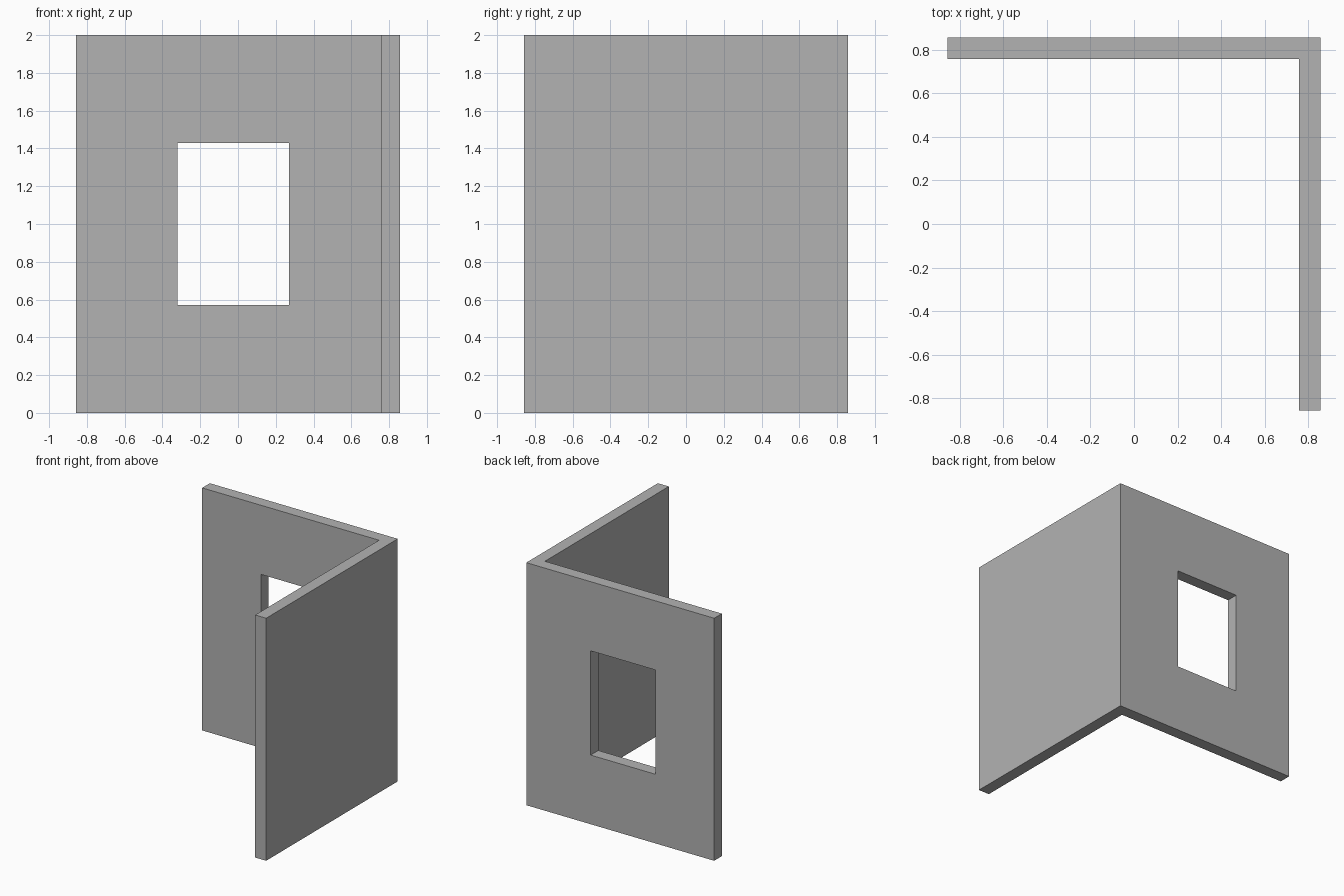
import bpy
import bmesh

cube = bpy.data.objects.get("Cube")
if cube:
    bpy.data.objects.remove(cube, do_unlink=True)

HALF, THICK, HEIGHT = 0.857, 0.1, 2.0
INNER = HALF - THICK

grey = bpy.data.materials.new("plain_grey")
grey.use_nodes = True
colour = (0.448, 0.448, 0.448, 1)
grey.diffuse_color = colour
grey.node_tree.nodes["Principled BSDF"].inputs["Base Color"].default_value = colour


def extrude_profile(name, outline, z0, z1):
    """Closed prism from a floor-plan outline."""
    bm = bmesh.new()
    base = bm.faces.new([bm.verts.new((x, y, z0)) for x, y in outline])
    top = bmesh.ops.extrude_face_region(bm, geom=[base], use_keep_orig=True)["geom"]
    verts = [v for v in top if isinstance(v, bmesh.types.BMVert)]
    bmesh.ops.translate(bm, verts=verts, vec=(0, 0, z1 - z0))
    bmesh.ops.recalc_face_normals(bm, faces=bm.faces)
    mesh = bpy.data.meshes.new(name)
    bm.to_mesh(mesh)
    bm.free()
    mesh.materials.append(grey)
    obj = bpy.data.objects.new(name, mesh)
    bpy.context.collection.objects.link(obj)
    return obj


# L-shaped corner: back wall and left wall in one piece
walls = extrude_profile("corner_walls", [
    (-HALF, HALF), (-HALF, INNER), (INNER, INNER),
    (INNER, -HALF), (HALF, -HALF), (HALF, HALF)], 0, HEIGHT)

# Window opening through the back wall
left, right, front, back = -0.32, 0.27, INNER - 0.1, HALF + 0.1
cutter = extrude_profile("window_cutter", [
    (left, front), (right, front), (right, back), (left, back)], 0.57, 1.43)
cutter.hide_render = True
cutter.hide_viewport = True
cutter.display_type = 'WIRE'

opening = walls.modifiers.new("window_opening", 'BOOLEAN')
opening.operation = 'DIFFERENCE'
opening.solver = 'EXACT'
opening.object = cutter
